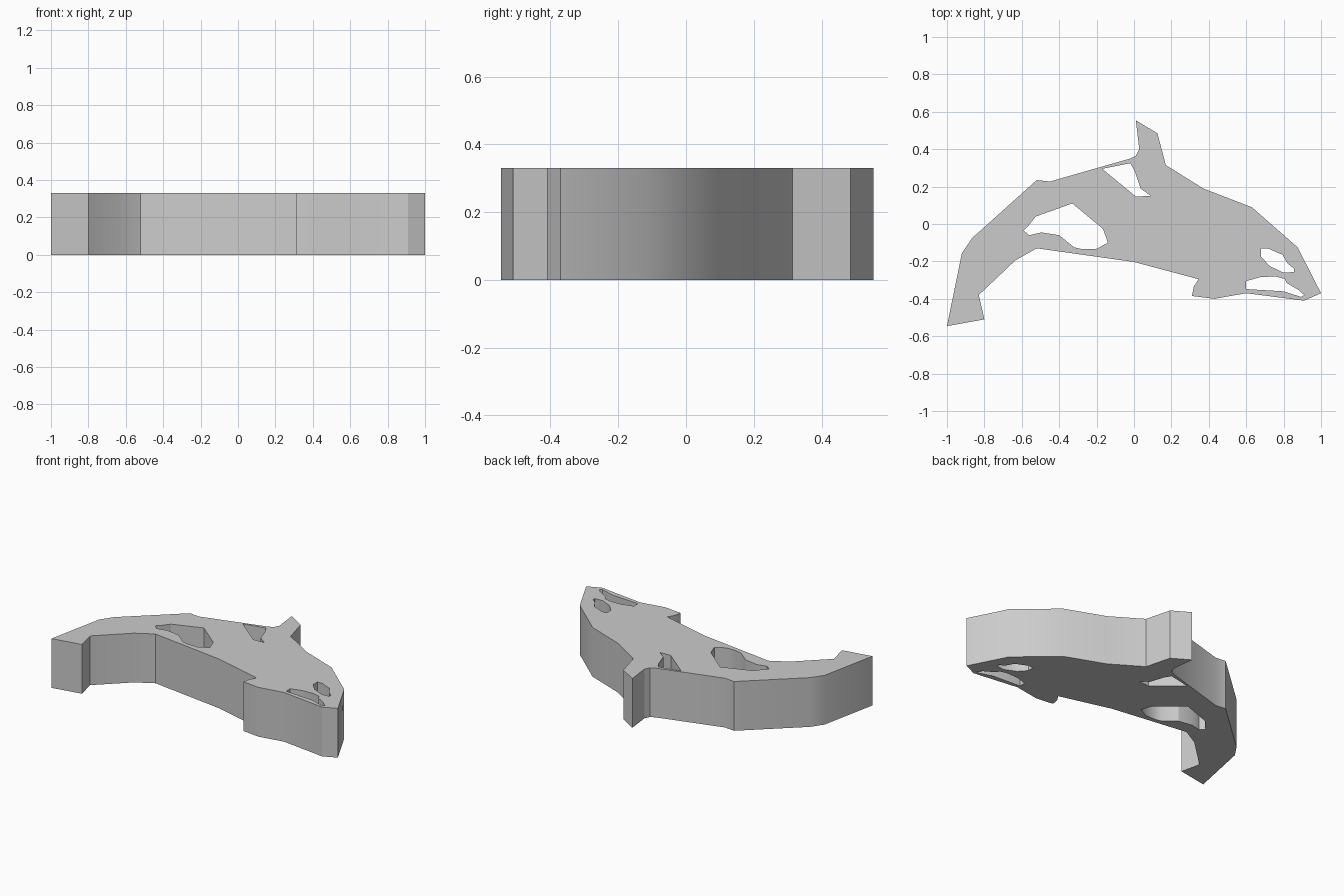
import bpy
import bmesh
import math

HEIGHT = 0.33

default_cube = bpy.data.objects.get("Cube")
if default_cube:
    bpy.data.objects.remove(default_cube, do_unlink=True)


def make_material(name, value):
    material = bpy.data.materials.new(name)
    material.use_nodes = True
    colour = (value, value, value, 1.0)
    material.diffuse_color = colour
    material.node_tree.nodes["Principled BSDF"].inputs["Base Color"].default_value = colour
    return material


def add_loop(curve, points):
    """Add one closed straight-sided loop, given in hundredths of a unit."""
    spline = curve.splines.new("POLY")
    spline.points.add(len(points) - 1)
    for target, (x, y) in zip(spline.points, points):
        target.co = (x / 100, y / 100, 0, 1)
    spline.use_cyclic_u = True


# Outer silhouette: tail, belly, flipper, jaw, head, back fin, back
body_outline = [
    (-100, -54.6), (-80, -51), (-83, -38), (-63.5, -19.5), (-52, -13),
    (0, -20.3), (34.5, -29.5), (32, -33.5), (31, -38.5), (43, -40),
    (60, -37), (91, -41), (100, -37), (87.5, -12.5), (63, 9),
    (37, 19), (17, 31.5), (12.5, 48.5), (1, 55.4), (2.8, 40),
    (1, 36.5), (-2, 35), (-45, 22.7), (-52, 23.5), (-86.5, -7.5), (-92, -15.5),
]

# Openings that run through the whole thickness
fin_opening = [(-17, 29.5), (-2, 32.5), (0.5, 28), (3.5, 19), (9, 15), (1, 14.7)]
flank_opening = [
    (-33, 11), (-52.5, 4), (-56.5, -1), (-59, -3.5), (-56, -6), (-49.5, -4.5),
    (-40, -6), (-32, -12.5), (-27.5, -13.5), (-20.5, -13.5), (-14, -10), (-16.5, -2.7),
]
eye_opening = [
    (68, -13), (71.5, -13), (79.5, -16.5), (82, -21), (85.7, -24),
    (85.5, -25.7), (80, -26), (72.5, -22.5), (68, -17.5),
]
mouth_opening = [
    (60, -30.5), (68, -28.3), (76, -28.1), (80.6, -29.4), (81.7, -31.6),
    (88, -35.3), (91, -38), (89.3, -39), (80, -36), (60, -34.8),
]

# Filled flat curve, extruded into a thick plate
curve = bpy.data.curves.new("body_profile", "CURVE")
curve.dimensions = "2D"
curve.fill_mode = "BOTH"
curve.extrude = HEIGHT / 2
for loop in (body_outline, fin_opening, flank_opening, eye_opening, mouth_opening):
    add_loop(curve, loop)

body = bpy.data.objects.new("pierced_body", curve)
bpy.context.collection.objects.link(body)
bpy.ops.object.select_all(action="DESELECT")
body.select_set(True)
bpy.context.view_layer.objects.active = body
bpy.ops.object.convert(target="MESH")
body = bpy.context.object

# Weld caps to walls, merge the flat caps and rest the plate on the ground
mesh = bmesh.new()
mesh.from_mesh(body.data)
bmesh.ops.remove_doubles(mesh, verts=mesh.verts, dist=0.0001)
bmesh.ops.recalc_face_normals(mesh, faces=mesh.faces)
bmesh.ops.translate(mesh, verts=mesh.verts, vec=(0, 0, HEIGHT / 2))
mesh.to_mesh(body.data)
mesh.free()

body.data.materials.clear()
body.data.materials.append(make_material("plain grey", 0.6))
bpy.ops.object.shade_smooth_by_angle(angle=math.radians(30))
